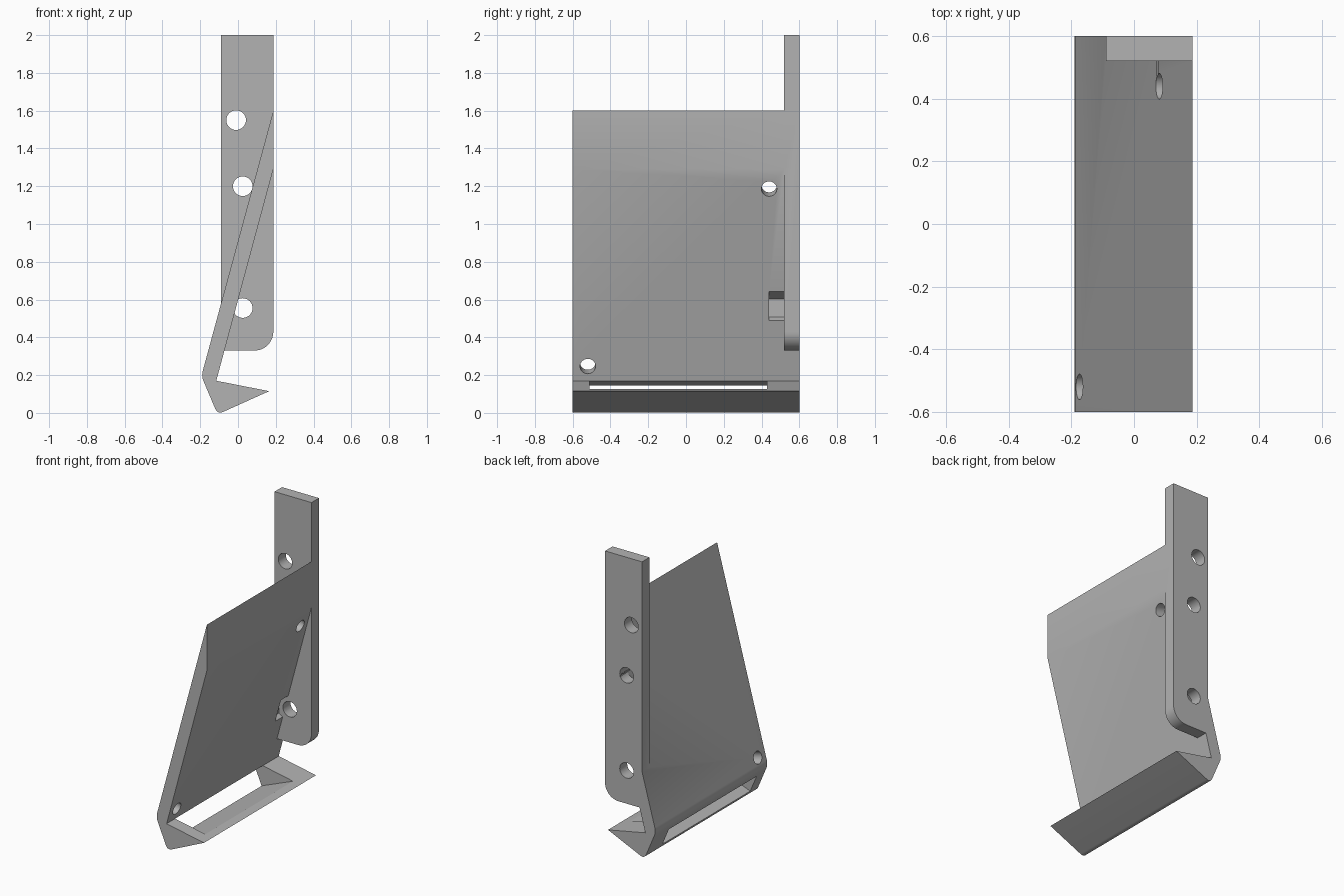
import bpy, bmesh
from math import sin, cos, pi, radians
from mathutils import Vector, Matrix

default = bpy.data.objects.get("Cube")
if default:
    bpy.data.objects.remove(default, do_unlink=True)

grey = bpy.data.materials.new("light grey")
grey.use_nodes = True
colour = (0.45, 0.45, 0.45, 1)
grey.diffuse_color = colour
grey.node_tree.nodes["Principled BSDF"].inputs["Base Color"].default_value = colour


def prism(name, profile, y0, y1):
    """Extrude an x-z profile along y."""
    bm = bmesh.new()
    face = bm.faces.new([bm.verts.new((x, y0, z)) for x, z in profile])
    out = bmesh.ops.extrude_face_region(bm, geom=[face])
    moved = [v for v in out["geom"] if isinstance(v, bmesh.types.BMVert)]
    bmesh.ops.translate(bm, verts=moved, vec=(0, y1 - y0, 0))
    bmesh.ops.recalc_face_normals(bm, faces=bm.faces)
    mesh = bpy.data.meshes.new(name)
    bm.to_mesh(mesh)
    bm.free()
    mesh.materials.append(grey)
    obj = bpy.data.objects.new(name, mesh)
    bpy.context.collection.objects.link(obj)
    return obj


def ngon(x, z, r, n, start=0.0):
    return [(x + r * cos(start + 2 * pi * i / n), z + r * sin(start + 2 * pi * i / n))
            for i in range(n)]


def rounded(a, corner, b, r, steps=8):
    """Points of a soft corner, cut back by r along both sides."""
    a, c, b = Vector(a), Vector(corner), Vector(b)
    p, q = c + (a - c).normalized() * r, c + (b - c).normalized() * r
    ts = [i / steps for i in range(steps + 1)]
    return [tuple(p * (1 - t) ** 2 + c * 2 * t * (1 - t) + q * t * t) for t in ts]


def combine(target, other, operation):
    mod = target.modifiers.new("combine", "BOOLEAN")
    mod.operation, mod.object, mod.solver = operation, other, "EXACT"
    bpy.context.view_layer.objects.active = target
    bpy.ops.object.modifier_apply(modifier=mod.name)
    bpy.data.objects.remove(other, do_unlink=True)


# Sloping plate with the hooked lip along its lower edge
top_out, top_in = (0.187, 1.6), (0.187, 1.29)
inner, tip = (-0.115, 0.17), (0.165, 0.115)
bend, toe = (-0.194, 0.195), (-0.108, -0.008)
profile = [top_out, top_in, inner, tip]
profile += rounded(tip, toe, bend, 0.035)
profile += rounded(toe, bend, top_out, 0.03)
body = prism("bracket_body", profile, -0.6, 0.6)

# Upright mounting flange at the back
flange = [(-0.09, 0.33)]
for i in range(13):
    a = -pi / 2 + pi / 2 * i / 12
    flange.append((0.087 + 0.1 * cos(a), 0.43 + 0.1 * sin(a)))
flange += [(0.187, 2.0), (-0.09, 2.0)]
combine(body, prism("mounting_flange", flange, 0.52, 0.6), "UNION")

# Long slot through the lip
slot = [inner, (0.112, 0.1255), (-0.126, 0.03), (-0.25, -0.02), (-0.25, 0.109)]
combine(body, prism("lip_slot", slot, -0.51, 0.43), "DIFFERENCE")

# Screw holes through the flange, with a nut pocket at the lowest
for x, z in [(-0.01, 1.55), (0.025, 1.2), (0.025, 0.555)]:
    combine(body, prism("flange_hole", ngon(x, z, 0.052, 32), 0.44, 0.7), "DIFFERENCE")
pocket = ngon(0.025, 0.555, 0.096, 6, pi / 6)
combine(body, prism("nut_pocket", pocket, 0.44, 0.52), "DIFFERENCE")

# Screw holes square to the sloping plate
for x, y, z in [(0.118, 0.44, 1.197), (-0.133, -0.52, 0.257)]:
    drill = prism("plate_hole", ngon(0, 0, 0.041, 32), -0.12, 0.12)
    turn = Matrix.Rotation(radians(15), 4, "Y") @ Matrix.Rotation(pi / 2, 4, "Z")
    drill.data.transform(Matrix.Translation((x, y, z)) @ turn)
    combine(body, drill, "DIFFERENCE")

bpy.ops.object.select_all(action="DESELECT")
body.select_set(True)
bpy.context.view_layer.objects.active = body
bpy.ops.object.shade_smooth_by_angle(angle=radians(25))
